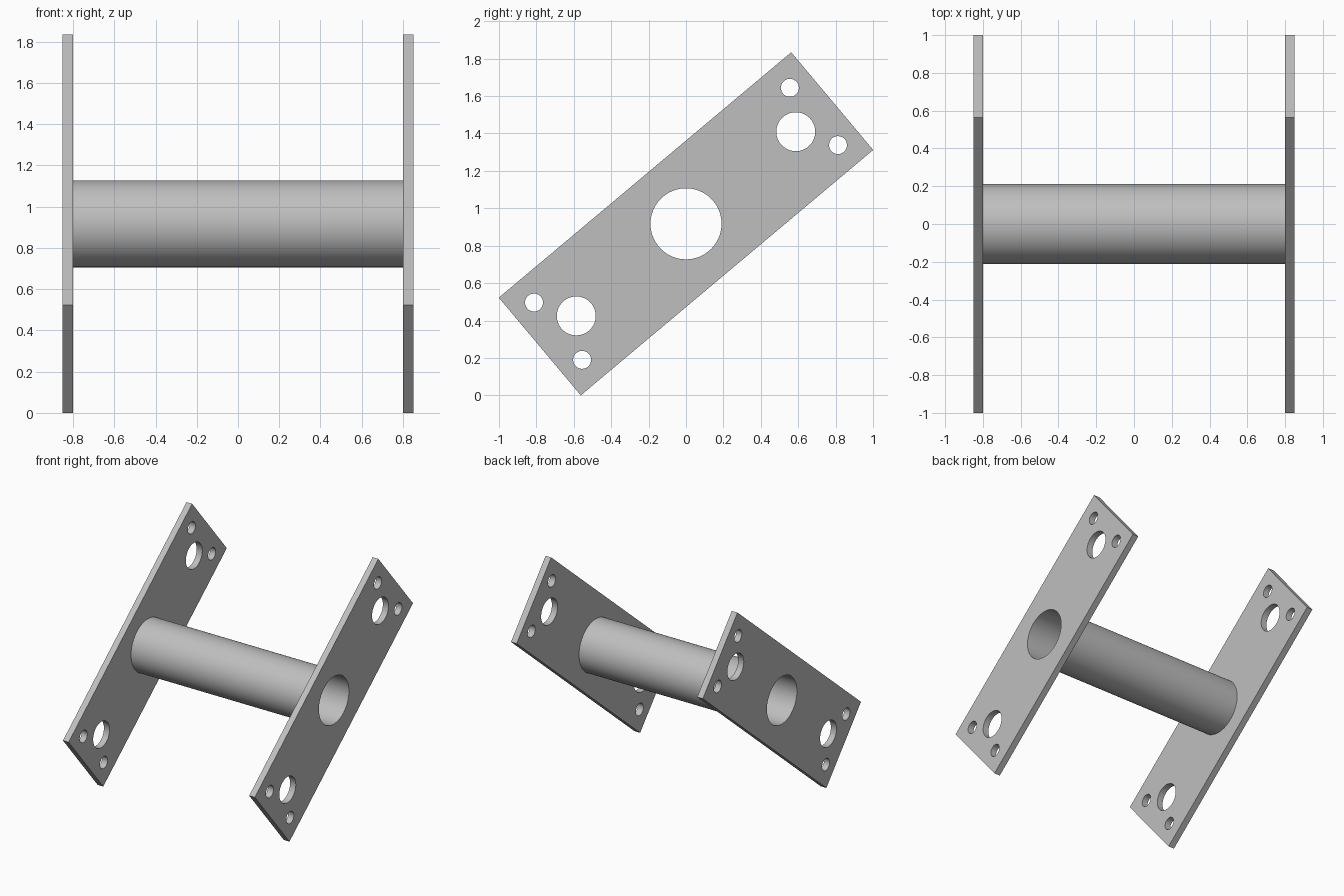
import bpy
import bmesh
from math import sin, cos, pi, radians
from mathutils import Matrix

cube = bpy.data.objects.get("Cube")
if cube:
    bpy.data.objects.remove(cube, do_unlink=True)

TILT = radians(40)
CENTRE_Z = 0.917
LENGTH, WIDTH, THICK = 2.041, 0.682, 0.05
TUBE_HALF, TUBE_R, BORE_R = 0.80, 0.211, 0.19

steel = bpy.data.materials.new("grey steel")
steel.use_nodes = True
STEEL_COLOUR = (0.52, 0.52, 0.52, 1)
steel.diffuse_color = STEEL_COLOUR
steel.node_tree.nodes["Principled BSDF"].inputs["Base Color"].default_value = STEEL_COLOUR


def circle(u, v, r, n=64):
    return [(u + r * cos(2 * pi * i / n), v + r * sin(2 * pi * i / n)) for i in range(n)]


def extruded(name, outlines, half_depth, x):
    """Fill the outlines (inner ones become holes) and extrude them along x."""
    curve = bpy.data.curves.new(name + "_outline", "CURVE")
    curve.dimensions = "2D"
    curve.fill_mode = "BOTH"
    curve.extrude = half_depth
    for points in outlines:
        spline = curve.splines.new("POLY")
        spline.points.add(len(points) - 1)
        for p, (u, v) in zip(spline.points, points):
            p.co = (u, v, 0, 1)
        spline.use_cyclic_u = True
    helper = bpy.data.objects.new(name + "_outline", curve)
    bpy.context.collection.objects.link(helper)
    bpy.context.view_layer.update()
    depsgraph = bpy.context.evaluated_depsgraph_get()
    mesh = bpy.data.meshes.new_from_object(helper.evaluated_get(depsgraph))
    bpy.data.objects.remove(helper, do_unlink=True)

    # Weld the caps to the walls and turn the section into the tilted y-z plane
    c, s = cos(TILT), sin(TILT)
    turn = Matrix(((0, 0, 1, x), (c, -s, 0, 0), (s, c, 0, CENTRE_Z), (0, 0, 0, 1)))
    bm = bmesh.new()
    bm.from_mesh(mesh)
    bmesh.ops.remove_doubles(bm, verts=bm.verts, dist=1e-5)
    bmesh.ops.transform(bm, matrix=turn, verts=bm.verts)
    bmesh.ops.recalc_face_normals(bm, faces=bm.faces)
    bm.to_mesh(mesh)
    bm.free()
    mesh.name = name
    mesh.materials.clear()
    mesh.materials.append(steel)

    obj = bpy.data.objects.new(name, mesh)
    bpy.context.collection.objects.link(obj)
    bpy.ops.object.select_all(action="DESELECT")
    obj.select_set(True)
    bpy.context.view_layer.objects.active = obj
    bpy.ops.object.shade_smooth_by_angle(angle=radians(30))


# End plates: rectangle, central bore, and three holes towards each end
a, b = LENGTH / 2, WIDTH / 2
plate = [[(-a, -b), (a, -b), (a, b), (-a, b)], circle(0, 0, BORE_R)]
for end in (-1, 1):
    plate.append(circle(end * 0.766, 0, 0.104))
    for side in (-1, 1):
        plate.append(circle(end * 0.893, side * 0.2, 0.048, 32))

for name, side in (("left_plate", 1), ("right_plate", -1)):
    extruded(name, plate, THICK / 2, side * (TUBE_HALF + THICK / 2))

# Hollow tube joining the plates
extruded("tube", [circle(0, 0, TUBE_R), circle(0, 0, BORE_R)], TUBE_HALF, 0)
